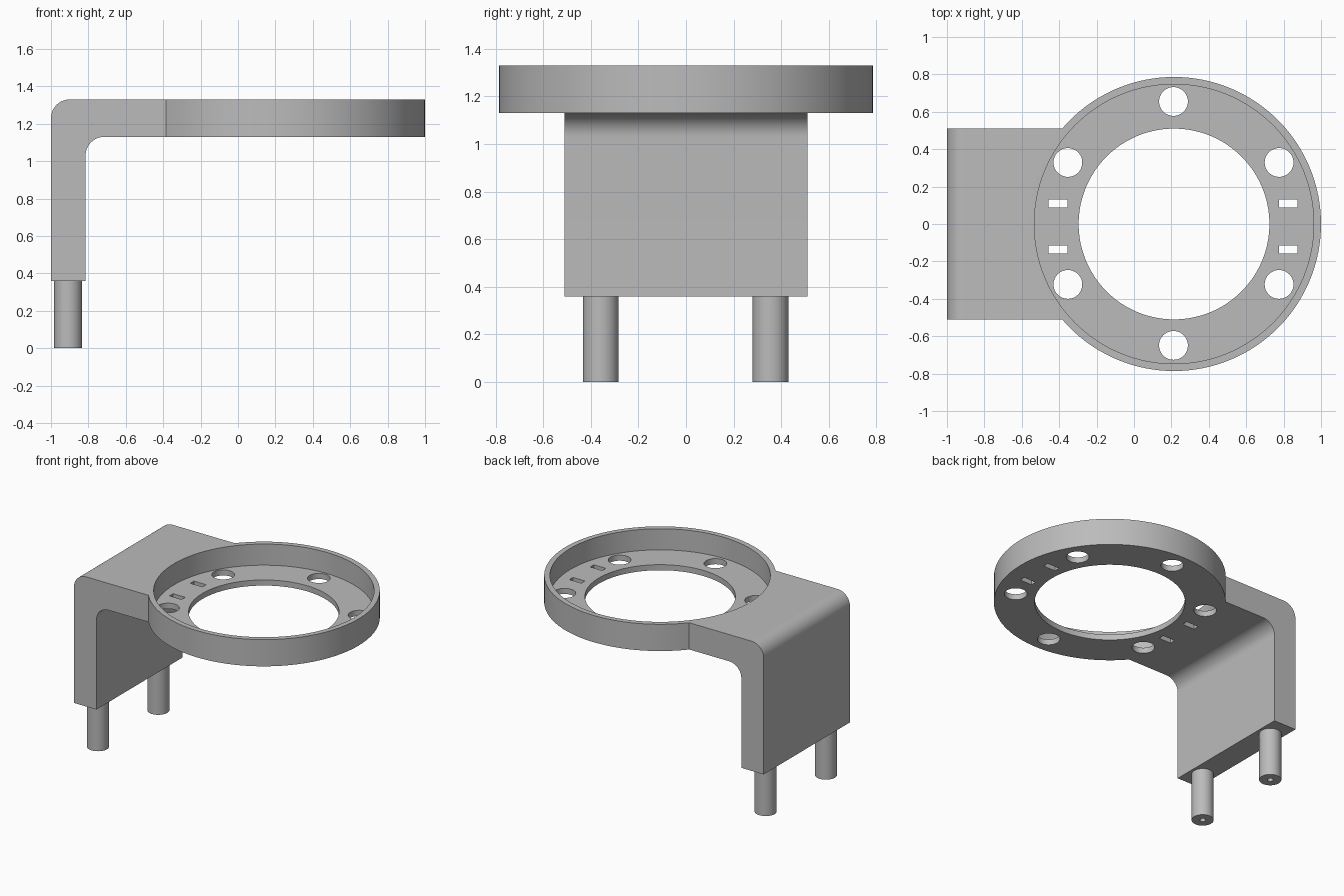
import bpy, bmesh
from math import sin, cos, pi, radians

cube = bpy.data.objects.get("Cube")
if cube:
    bpy.data.objects.remove(cube, do_unlink=True)

grey = bpy.data.materials.new("plain_grey")
grey.use_nodes = True
GREY = (0.5, 0.5, 0.5, 1)
grey.diffuse_color = GREY
grey.node_tree.nodes["Principled BSDF"].inputs["Base Color"].default_value = GREY

CX = 0.214                     # ring centre
TOP, UNDER = 1.33, 1.13        # ring and arm faces
FLOOR = UNDER + 0.042
LEG_BOTTOM = 0.36


def finish(obj, name):
    obj.name = obj.data.name = name
    obj.data.materials.clear()
    obj.data.materials.append(grey)
    return obj


def cylinder(name, x, y, r, z0, z1, sides=48):
    bpy.ops.mesh.primitive_cylinder_add(vertices=sides, radius=r, depth=z1 - z0,
                                        location=(x, y, (z0 + z1) / 2))
    return finish(bpy.context.object, name)


def box(name, x, y, z, sx, sy, sz):
    bpy.ops.mesh.primitive_cube_add(size=1, location=(x, y, z))
    obj = finish(bpy.context.object, name)
    obj.scale = (sx, sy, sz)
    return obj


def combine(obj, other, operation):
    """Apply one boolean and remove the helper."""
    mod = obj.modifiers.new("bool", 'BOOLEAN')
    mod.operation, mod.solver, mod.object = operation, 'EXACT', other
    bpy.ops.object.select_all(action='DESELECT')
    obj.select_set(True)
    bpy.context.view_layer.objects.active = obj
    bpy.ops.object.modifier_apply(modifier=mod.name)
    bpy.data.objects.remove(other, do_unlink=True)


def smooth(obj):
    bpy.ops.object.select_all(action='DESELECT')
    obj.select_set(True)
    bpy.context.view_layer.objects.active = obj
    bpy.ops.object.shade_smooth_by_angle(angle=radians(30))


def arc(x, z, r, a0, a1, n=12):
    angles = [radians(a0 + (a1 - a0) * i / n) for i in range(n + 1)]
    return [(x + r * cos(a), z + r * sin(a)) for a in angles]


def bent_arm():
    """L-shaped side profile with rounded bends, extruded along y."""
    left, inner, half = -1.0, -0.815, 0.51
    profile = [(inner, LEG_BOTTOM)]
    profile += arc(inner + 0.1, UNDER - 0.1, 0.1, 180, 90)
    profile += [(CX, UNDER), (CX, TOP)]
    profile += arc(left + 0.1, TOP - 0.1, 0.1, 90, 180)
    profile += [(left, LEG_BOTTOM)]
    bm = bmesh.new()
    face = bm.faces.new([bm.verts.new((x, -half, z)) for x, z in profile])
    ext = bmesh.ops.extrude_face_region(bm, geom=[face])
    verts = [v for v in ext["geom"] if isinstance(v, bmesh.types.BMVert)]
    bmesh.ops.translate(bm, verts=verts, vec=(0, 2 * half, 0))
    bmesh.ops.recalc_face_normals(bm, faces=bm.faces)
    mesh = bpy.data.meshes.new("bent_arm")
    bm.to_mesh(mesh)
    bm.free()
    obj = bpy.data.objects.new("bent_arm", mesh)
    bpy.context.collection.objects.link(obj)
    return finish(obj, "bent_arm")


# Ring dish joined with the bent arm
bracket = cylinder("ring_bracket", CX, 0, 0.786, UNDER, TOP, 128)
combine(bracket, bent_arm(), 'UNION')

# Dish recess and central opening
combine(bracket, cylinder("recess_cutter", CX, 0, 0.747, FLOOR, TOP + 0.1, 128), 'DIFFERENCE')
combine(bracket, cylinder("opening_cutter", CX, 0, 0.51, UNDER - 0.1, TOP, 128), 'DIFFERENCE')

# Six round holes in the floor
for i in range(6):
    a = pi / 6 + i * pi / 3
    hole = cylinder("hole_cutter", CX - 0.003 + 0.652 * cos(a), 0.003 + 0.652 * sin(a), 0.077,
                    UNDER - 0.1, TOP)
    combine(bracket, hole, 'DIFFERENCE')

# Two pairs of small slots
for x in (-0.406, 0.824):
    for y in (0.11, -0.137):
        slot = box("slot_cutter", x, y, UNDER, 0.1, 0.043, 0.2)
        combine(bracket, slot, 'DIFFERENCE')
smooth(bracket)

# Two bored pins under the leg
for side, y in (("left", 0.355), ("right", -0.358)):
    pin = cylinder(side + "_pin", -0.908, y, 0.075, 0, LEG_BOTTOM)
    combine(pin, cylinder("bore_cutter", -0.908, y, 0.02, -0.1, 0.3, 24), 'DIFFERENCE')
    smooth(pin)
